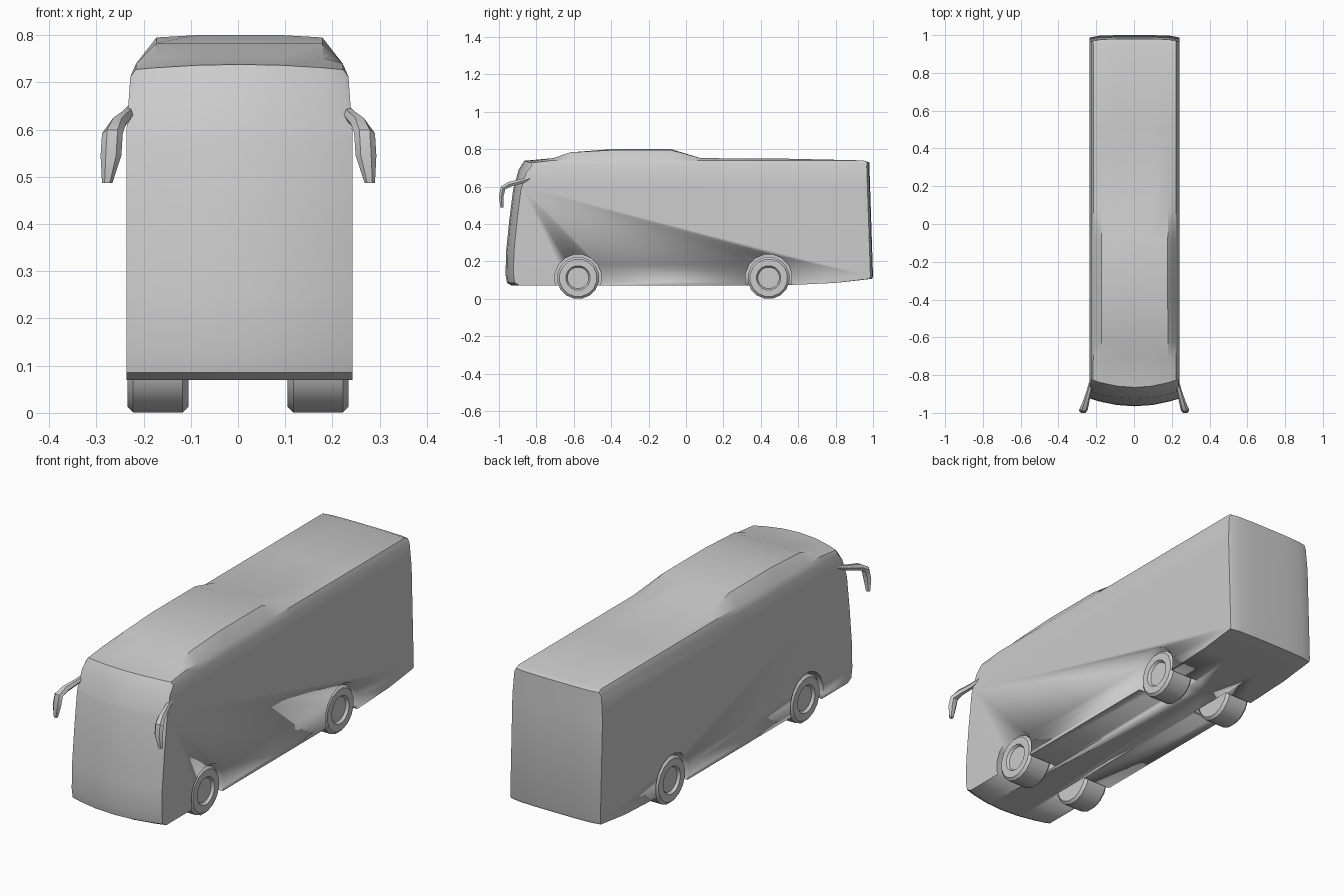
import bpy, bmesh
from math import radians, pi, cos, sin
from mathutils import Matrix, Vector

if "Cube" in bpy.data.objects:
    bpy.data.objects.remove(bpy.data.objects["Cube"])


def add_object(name, bm, angle=25):
    bmesh.ops.recalc_face_normals(bm, faces=bm.faces[:])
    mesh = bpy.data.meshes.new(name)
    bm.to_mesh(mesh)
    bm.free()
    ob = bpy.data.objects.new(name, mesh)
    bpy.context.collection.objects.link(ob)
    bpy.ops.object.select_all(action='DESELECT')
    ob.select_set(True)
    bpy.context.view_layer.objects.active = ob
    bpy.ops.object.shade_smooth_by_angle(angle=radians(angle))
    return ob


def loft(rings):
    """Join equal-length closed rings and cap both ends."""
    bm = bmesh.new()
    vs = [[bm.verts.new(p) for p in ring] for ring in rings]
    n = len(vs[0])
    for a, b in zip(vs, vs[1:]):
        for i in range(n):
            j = (i + 1) % n
            bm.faces.new((a[i], a[j], b[j], b[i]))
    bm.faces.new(vs[0])
    bm.faces.new(vs[-1])
    return bm


def x_cylinder(sides, radius, x0, x1, y, z):
    m = (Matrix.Translation(((x0 + x1) / 2, y, z))
         @ Matrix.Rotation(pi / 2, 4, 'Y') @ Matrix.Rotation(pi / sides, 4, 'Z'))
    bm = bmesh.new()
    bmesh.ops.create_cone(bm, cap_ends=True, segments=sides, radius1=radius,
                          radius2=radius, depth=abs(x1 - x0), matrix=m)
    return bm


# Body: the side profile (y, z) repeated across the width
PROFILE = [(-0.93, 0.07), (-0.957, 0.085), (-0.965, 0.13), (-0.962, 0.25),
           (-0.945, 0.42), (-0.925, 0.58), (-0.895, 0.69), (-0.865, 0.738),
           (-0.71, 0.752), (-0.62, 0.783), (-0.40, 0.80), (-0.08, 0.80),
           (0.08, 0.752), (0.5, 0.75), (0.95, 0.74), (0.98, 0.73),
           (1.0, 0.12), (0.995, 0.107), (0.8, 0.085), (0.5, 0.071)]
HALF_WIDTH = 0.239
ROOF_CAP = {1.0: 0.712, 0.955: 0.74, 0.78: 0.795}   # roof height near the sides


def body_ring(u):
    ring = []
    for y, z in PROFILE:
        if y < -0.84:                     # bowed windscreen
            y += 0.042 * u * u
            z -= 0.012 * u * u if z > 0.6 else 0
        elif y > 0.97:                    # softened rear corners
            y -= 0.014 * u ** 6
        ring.append((u * HALF_WIDTH, y, min(z, ROOF_CAP.get(abs(u), 1))))
    return ring


half = [1.0, 0.955, 0.78, 0.4]
columns = [-u for u in half] + [0] + half[::-1]
bm = loft([body_ring(u) for u in columns])

# Lean the sides in above the window line
bmesh.ops.bisect_plane(bm, geom=bm.verts[:] + bm.edges[:] + bm.faces[:],
                       plane_co=(0, 0, 0.6), plane_no=(0, 0, 1))
for v in bm.verts:
    if v.co.z > 0.6:
        v.co.x *= 1 - 0.3 * (v.co.z - 0.6)
    v.co.x += 0.003
body = add_object("bus_body", bm)

# Wheels and the wells cut for them
for axle, y in (("front", -0.577), ("rear", 0.442)):
    for side, s in (("left", -1), ("right", 1)):
        cutter = add_object(f"{axle}_{side}_well_cutter",
                            x_cylinder(16, 0.125, s * 0.085, s * 0.3, y, 0.113))
        cutter.hide_render = True
        mod = body.modifiers.new("wheel_well", 'BOOLEAN')
        mod.operation = 'DIFFERENCE'
        mod.solver = 'EXACT'
        mod.object = cutter
        bpy.ops.object.select_all(action='DESELECT')
        bpy.context.view_layer.objects.active = body
        bpy.ops.object.modifier_apply(modifier=mod.name)
        bpy.data.objects.remove(cutter)

        wheel = x_cylinder(16, 0.113, s * 0.105, s * 0.234, y, 0.112)
        rims = [e for e in wheel.edges if abs(e.verts[0].co.x - e.verts[1].co.x) < 1e-4]
        bmesh.ops.bevel(wheel, geom=rims, offset=0.012, segments=1, affect='EDGES')
        # recessed hub
        hub = max(wheel.faces, key=lambda f: s * f.calc_center_median().x)
        bmesh.ops.inset_region(wheel, faces=[hub], thickness=0.035)
        bmesh.ops.inset_region(wheel, faces=[hub], thickness=0.008, depth=-0.012)
        add_object(f"{axle}_{side}_wheel", wheel)

# Mirrors: centre, half width and half thickness along a drooping arm
MIRROR = [((0.222, -0.81, 0.652), 0.010, 0.006), ((0.238, -0.88, 0.628), 0.013, 0.012),
          ((0.256, -0.945, 0.612), 0.018, 0.014), ((0.267, -0.978, 0.592), 0.022, 0.014),
          ((0.270, -0.988, 0.545), 0.022, 0.012), ((0.278, -0.984, 0.487), 0.011, 0.008)]
for side, s in (("left", -1), ("right", 1)):
    rings = []
    for i, (c, w, t) in enumerate(MIRROR):
        a = Vector(MIRROR[max(i - 1, 0)][0])
        b = Vector(MIRROR[min(i + 1, len(MIRROR) - 1)][0])
        d = b - a
        normal = Vector((0, -d.z, d.y)).normalized()
        ring = []
        for k in range(6):
            ang = k * pi / 3
            p = Vector(c) + Vector((w * cos(ang), 0, 0)) + normal * t * sin(ang) * 1.15
            ring.append((s * p.x + 0.001, p.y, p.z))
        rings.append(ring)
    add_object(f"{side}_mirror", loft(rings), 40)
